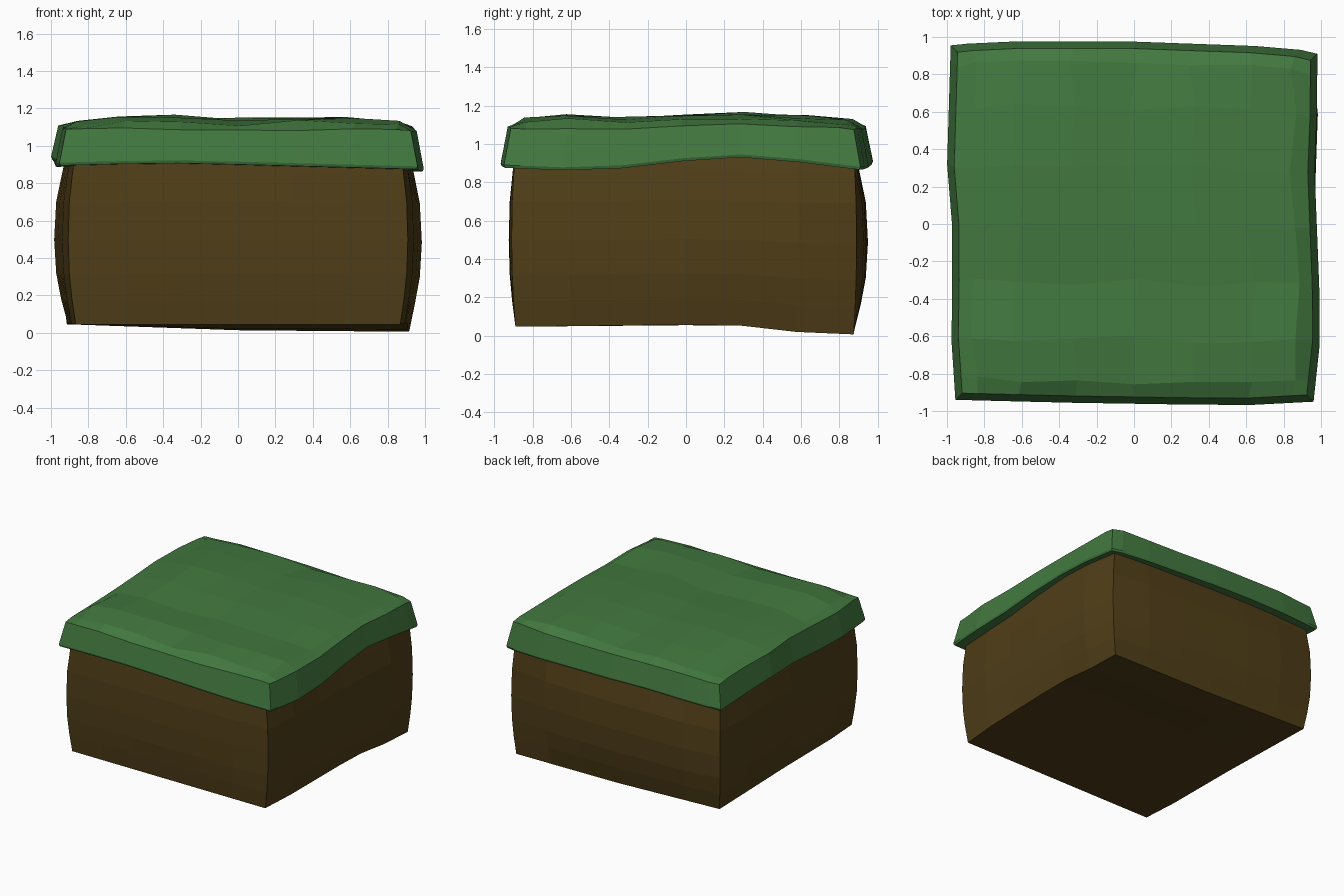
import bpy, bmesh, random
from mathutils import Vector

if "Cube" in bpy.data.objects:
    bpy.data.objects.remove(bpy.data.objects["Cube"])

random.seed(4)


def lerp(table, t):
    """Piecewise linear curve through (position, value) pairs."""
    if t <= table[0][0]:
        return table[0][1]
    for (a, va), (b, vb) in zip(table, table[1:]):
        if t <= b:
            return va + (vb - va) * (t - a) / (b - a)
    return table[-1][1]


def block(name, cuts, shape, color):
    """Cube grid with every vertex remapped by shape(u, v, w), all in -1..1."""
    bm = bmesh.new()
    bmesh.ops.create_cube(bm, size=2)
    for axis in range(3):
        for t in cuts[axis]:
            co, no = Vector((0, 0, 0)), Vector((0, 0, 0))
            co[axis], no[axis] = t, 1
            bmesh.ops.bisect_plane(bm, geom=bm.verts[:] + bm.edges[:] + bm.faces[:],
                                   plane_co=co, plane_no=no, dist=1e-5)
    for vert in bm.verts:
        vert.co = shape(*vert.co)
    bmesh.ops.recalc_face_normals(bm, faces=bm.faces[:])
    mesh = bpy.data.meshes.new(name)
    bm.to_mesh(mesh)
    bm.free()
    mat = bpy.data.materials.new(name + "_colour")
    mat.diffuse_color = (*color, 1)
    mat.use_nodes = True
    mat.node_tree.nodes["Principled BSDF"].inputs["Base Color"].default_value = mat.diffuse_color
    mesh.materials.append(mat)
    obj = bpy.data.objects.new(name, mesh)
    bpy.context.collection.objects.link(obj)
    return obj


# Earth: sides bulge outwards most near the back, underside slopes to the back right
PROFILE = [(-1, 0), (-0.7, 0.5), (-0.4, 0.85), (0, 1), (0.45, 0.85), (0.8, 0.4), (1, 0.1)]
BASE_X = [(-1, 0.868), (-0.67, 0.89), (0, 0.9), (1, 0.915)]
BULGE_X = [(-1, 0.04), (-0.67, 0.05), (-0.34, 0.055), (0, 0.062), (0.66, 0.073), (1, 0.035)]


def earth(u, v, w):
    bulge = lerp(PROFILE, w)
    x = u * (lerp(BASE_X, v) + lerp(BULGE_X, v) * bulge)
    end = 1 - u ** 4
    if v < 0:
        y = v * (0.89 + (0.02 + 0.015 * end) * bulge)
    else:
        y = v * (0.875 + (0.03 - 0.015 * u + 0.04 * end) * bulge)
    low = 0.05 + lerp([(-1, 0), (0.3, 0.003), (0.66, -0.03), (0.9, -0.04)], v) * (0.5 + 0.5 * u)
    low += lerp([(-1, -0.004), (0, 0.004), (1, -0.004)], v)
    if v > 0.5:
        low -= 0.012 * (1 - abs(u))
    return Vector((x, y, low + (0.95 - low) * (w + 1) / 2))


# Grass: overhanging slab with a wavy rim and lumpy top
FRONT = [(-1, -0.94), (-0.4, -0.955), (0.6, -0.97), (1, -0.95)]
BACK = [(-1, 0.955), (-0.8, 0.975), (0, 0.975), (0.85, 0.945), (1, 0.91)]
LEFT = [(-1, -0.955), (-0.6, -0.98), (-0.1, -0.965), (0.3, -1.0), (1, -0.98)]
RIGHT = [(-1, 0.96), (-0.6, 1.0), (0.35, 0.965), (0.7, 0.98), (1, 0.98)]
WAVE = [(-1, 0), (-0.6, -0.015), (-0.34, -0.002), (0, 0.035), (0.33, 0.055),
        (0.66, 0.03), (1, -0.01)]
RIM = [(-1, 0.895), (-0.66, 0.903), (-0.34, 0.907), (0, 0.9), (1, 0.875)]
TOP_X = [(-0.91, 1.128), (-0.67, 1.145), (-0.34, 1.145), (0, 1.133), (0.33, 1.147),
         (0.66, 1.142), (0.91, 1.125)]
TOP_Y = [(-0.91, -0.018), (-0.67, 0.004), (-0.34, -0.01), (0, 0.012),
         (0.33, 0.012), (0.66, -0.005), (0.91, -0.018)]


def grass(u, v, w):
    x0, x1 = lerp(LEFT, v), lerp(RIGHT, v)
    y0, y1 = lerp(FRONT, u), lerp(BACK, u)
    shrink = 0.962 if w > 0.5 else (0.994 if w < -0.9 else 1.0)
    x = (x0 + (x1 - x0) * (u + 1) / 2) * shrink
    y = (y0 + (y1 - y0) * (v + 1) / 2) * shrink
    wave = lerp(WAVE, v)
    rim = lerp(RIM, u) + wave * (0.8 + 0.2 * u)
    if w < -0.9:
        z = rim
    elif w < 0.5:
        z = rim + 0.015
    elif max(abs(u), abs(v)) > 0.99:
        z = 1.088 + 0.4 * wave - 0.005 * u + random.uniform(-0.007, 0.007)
    else:
        z = lerp(TOP_X, u) + lerp(TOP_Y, v) + random.uniform(-0.012, 0.01)
        x += random.uniform(-0.02, 0.02)
        y += random.uniform(-0.02, 0.02)
    return Vector((x, y, z))


steps = [-0.67, -0.34, 0, 0.33, 0.66]
block("earth", (steps, steps, [-0.7, -0.4, 0, 0.45, 0.8]), earth, (0.08, 0.048, 0.009))
top_steps = [-0.91] + steps + [0.91]
block("grass", (top_steps, top_steps, [-0.85]), grass, (0.055, 0.19, 0.05))
